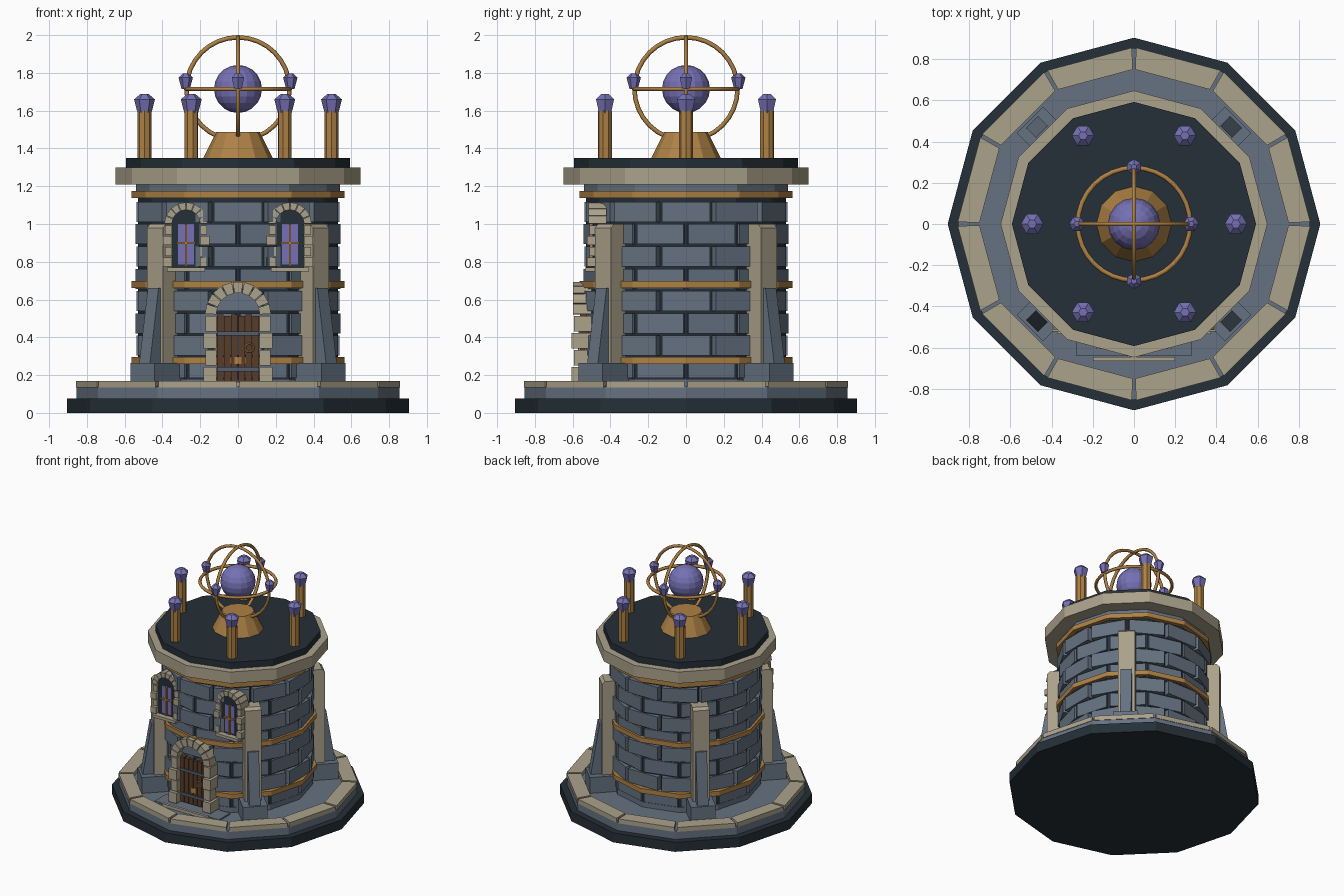
import bpy, bmesh
from math import sin, cos, pi, radians
from mathutils import Matrix, Vector

if "Cube" in bpy.data.objects:
    bpy.data.objects.remove(bpy.data.objects["Cube"])


def material(name, *rgb):
    m = bpy.data.materials.new(name)
    m.use_nodes = True
    m.diffuse_color = (*rgb, 1)
    m.node_tree.nodes["Principled BSDF"].inputs["Base Color"].default_value = (*rgb, 1)
    return m


SLATE = material("dark slate", .018, .029, .038)
STONE = material("blue stone", .13, .17, .22)
SAND = material("pale stone", .41, .36, .26)
GOLD = material("bronze", .42, .22, .06)
CRYSTAL = material("violet crystal", .18, .165, .46)
WOOD = material("brown wood", .10, .045, .022)
IRON = material("iron", .085, .11, .15)


def finish(name, bm, mat, smooth=False):
    bmesh.ops.recalc_face_normals(bm, faces=bm.faces)
    me = bpy.data.meshes.new(name)
    bm.to_mesh(me)
    bm.free()
    me.materials.append(mat)
    ob = bpy.data.objects.new(name, me)
    bpy.context.collection.objects.link(ob)
    if smooth:
        for p in me.polygons:
            p.use_smooth = True
    return ob


def move(x=0, y=0, z=0):
    return Matrix.Translation((x, y, z))


def spin(deg, axis="Z"):
    return Matrix.Rotation(radians(deg), 4, axis)


def box(bm, lo, hi, mat=Matrix()):
    lo, hi = Vector(lo), Vector(hi)
    scale = Matrix.Diagonal((*(hi - lo), 1))
    bmesh.ops.create_cube(bm, size=1, matrix=mat @ Matrix.Translation((lo + hi) / 2) @ scale)


def lathe(bm, profile, n=12, closed=False, mat=Matrix()):
    """Turn (radius, height) points round z; closed joins last to first."""
    rings = [[bm.verts.new(mat @ Vector((r * cos(2 * pi * k / n), r * sin(2 * pi * k / n), z)))
              for k in range(n)] for r, z in profile]
    pairs = list(zip(rings, rings[1:]))
    if closed:
        pairs.append((rings[-1], rings[0]))
    else:
        bm.faces.new(rings[0])
        bm.faces.new(rings[-1])
    for a, b in pairs:
        for k in range(n):
            j = (k + 1) % n
            bm.faces.new((a[k], a[j], b[j], b[k]))


def prism(bm, pts, d0, d1, mat=Matrix()):
    """Extrude a flat outline in local xy from d0 to d1 along local z."""
    a, b = ([bm.verts.new(mat @ Vector((x, y, d))) for x, y in pts] for d in (d0, d1))
    bm.faces.new(a)
    bm.faces.new(b)
    for k in range(len(pts)):
        j = (k + 1) % len(pts)
        bm.faces.new((a[k], a[j], b[j], b[k]))


def wedge(r0, r1, a0, a1):
    return [(r * cos(radians(a)), r * sin(radians(a)))
            for r, a in ((r0, a0), (r1, a0), (r1, a1), (r0, a1))]


def turned(name, profile, mat, **kw):
    bm = bmesh.new()
    lathe(bm, profile, **kw)
    return finish(name, bm, mat)


# Plinth and paved terrace
turned("plinth", [(.905, 0), (.905, .075)], SLATE)
turned("terrace", [(.855, .075), (.855, .14)], STONE)
bm = bmesh.new()
for k in range(12):
    prism(bm, wedge(.75, .857, 30 * k + .6, 30 * k + 29.4), .135, .17)
finish("terrace_rim", bm, SAND)

# Tower core with alternating courses of blocks
turned("tower_core", [(.53, .14), (.53, 1.21)], SLATE)
bm = bmesh.new()
pitch = .118
for row in range(8):
    z = .185 + row * pitch
    odd = row % 2
    for k in range(12):
        out = .538 if odd else .528
        box(bm, (.44, -.128, z), (out, .128, z + pitch - .012), spin(30 * k + 15 * (1 - odd)))
finish("wall_blocks", bm, STONE)
turned("wall_foot", [(.54, .14), (.54, .18)], STONE)
turned("wall_top", [(.54, 1.17), (.54, 1.21)], STONE)
bm = bmesh.new()
for z in (.26, .66, 1.137):
    lathe(bm, [(.5, z), (.565, z), (.565, z + .037), (.5, z + .037)], closed=True)
finish("wall_bands", bm, GOLD)

# Cornice and roof
turned("cornice", [(.648, 1.21), (.648, 1.3)], SAND)
turned("roof", [(.593, 1.3), (.593, 1.35)], SLATE)

# Four diagonal buttresses
feet, piers, braces = bmesh.new(), bmesh.new(), bmesh.new()
for k in range(4):
    m = spin(45 + 90 * k)
    box(feet, (.48, -.09, .14), (.715, .09, .265), m)
    upright = m @ spin(90, "X")
    prism(piers, [(.46, .2), (.62, .2), (.62, .98), (.6, 1), (.46, 1)], -.06, .06, upright)
    prism(braces, [(.6, .26), (.7, .26), (.635, .66), (.6, .66)], -.04, .04, upright)
finish("buttress_feet", feet, STONE)
finish("buttress_piers", piers, SAND)
finish("buttress_braces", braces, STONE)


def archway(bm, x, z0, spring, r0, r1, y0, y1, blocks, stones):
    """Jamb blocks of alternating width under a ring of arch stones."""
    h = (spring - z0) / blocks
    for side in (-1, 1):
        for i in range(blocks):
            extra = .008 if i % 2 == 0 else -.004
            xs = sorted((x + side * r0, x + side * (r1 + extra)))
            box(bm, (xs[0], y0 - extra, z0 + i * h), (xs[1], y1, z0 + (i + 1) * h - .008))
    step = 180 / stones
    for i in range(stones):
        prism(bm, wedge(r0, r1, i * step + 1, (i + 1) * step - 1), -y1, -y0,
              move(x, 0, spring) @ spin(90, "X"))


# Door
bm = bmesh.new()
archway(bm, 0, .16, .52, .115, .175, -.598, -.5, 4, 9)
finish("door_arch", bm, SAND)
bm = bmesh.new()
for i in range(6):
    x = -.114 + i * .038
    box(bm, (x + .002, -.56, .165), (x + .036, -.5, .52 - .006 * (i % 2)))
finish("door_planks", bm, WOOD)
bm = bmesh.new()
for z in (.22, .41):
    box(bm, (-.11, -.568, z), (.11, -.55, z + .022))
finish("door_straps", bm, IRON)
bm = bmesh.new()
tube = [(.022 + .005 * cos(a * pi / 3), .005 * sin(a * pi / 3)) for a in range(6)]
lathe(bm, tube, closed=True, mat=move(.06, -.568, .345) @ spin(90, "X"))
finish("door_ring", bm, GOLD)

# Doorstep
bm = bmesh.new()
box(bm, (-.28, -.64, .13), (.28, -.5, .152))
finish("doorstep", bm, STONE)
bm = bmesh.new()
box(bm, (-.2, -.665, .13), (.2, -.645, .163))
finish("doorstep_edge", bm, SAND)

# Two front windows
frames, glass, bars, backs = (bmesh.new() for _ in range(4))
for x in (-.275, .275):
    archway(frames, x, .775, 1.0, .075, .115, -.515, -.42, 4, 8)
    box(frames, (x - .1, -.535, .748), (x + .1, -.42, .77))
    box(backs, (x - .075, -.492, .77), (x + .075, -.4, 1.0))
    prism(backs, [(.075 * cos(a * pi / 8), .075 * sin(a * pi / 8)) for a in range(9)], .4, .492,
          move(x, 0, 1) @ spin(90, "X"))
    box(glass, (x - .042, -.498, .785), (x + .042, -.48, 1.0))
    box(bars, (x - .006, -.51, .775), (x + .006, -.495, 1.0))
    box(bars, (x - .05, -.51, .893), (x + .05, -.495, .904))
finish("window_frames", frames, SAND)
finish("window_glass", glass, CRYSTAL)
finish("window_bars", bars, GOLD)
finish("window_recesses", backs, SLATE)

# Roof posts with crystal tips
posts, tips = bmesh.new(), bmesh.new()
for k in range(6):
    m = spin(60 * k) @ move(.495)
    lathe(posts, [(.038, 1.34), (.038, 1.6)], n=8, mat=m)
    lathe(tips, [(.036, 1.585), (.055, 1.66), (.022, 1.688)], n=6, mat=m)

# Armillary sphere with crystals on its equator
for k in range(4):
    lathe(tips, [(.022, 1.715), (.038, 1.775), (.015, 1.798)], n=6, mat=spin(90 * k) @ move(.277))
finish("roof_posts", posts, GOLD)
finish("crystal_tips", tips, CRYSTAL)
turned("armillary_base", [(.183, 1.35), (.115, 1.488)], GOLD)
bm = bmesh.new()
centre = move(z=1.715)
bmesh.ops.create_uvsphere(bm, u_segments=16, v_segments=10, radius=.127, matrix=centre)
finish("crystal_globe", bm, CRYSTAL)
bm = bmesh.new()
tube = [(.273 + .012 * cos(a * pi / 3), .012 * sin(a * pi / 3)) for a in range(6)]
for turn in (Matrix(), spin(90, "X"), spin(90, "Y")):
    lathe(bm, tube, n=32, closed=True, mat=centre @ turn)
finish("armillary_rings", bm, GOLD, smooth=True)
